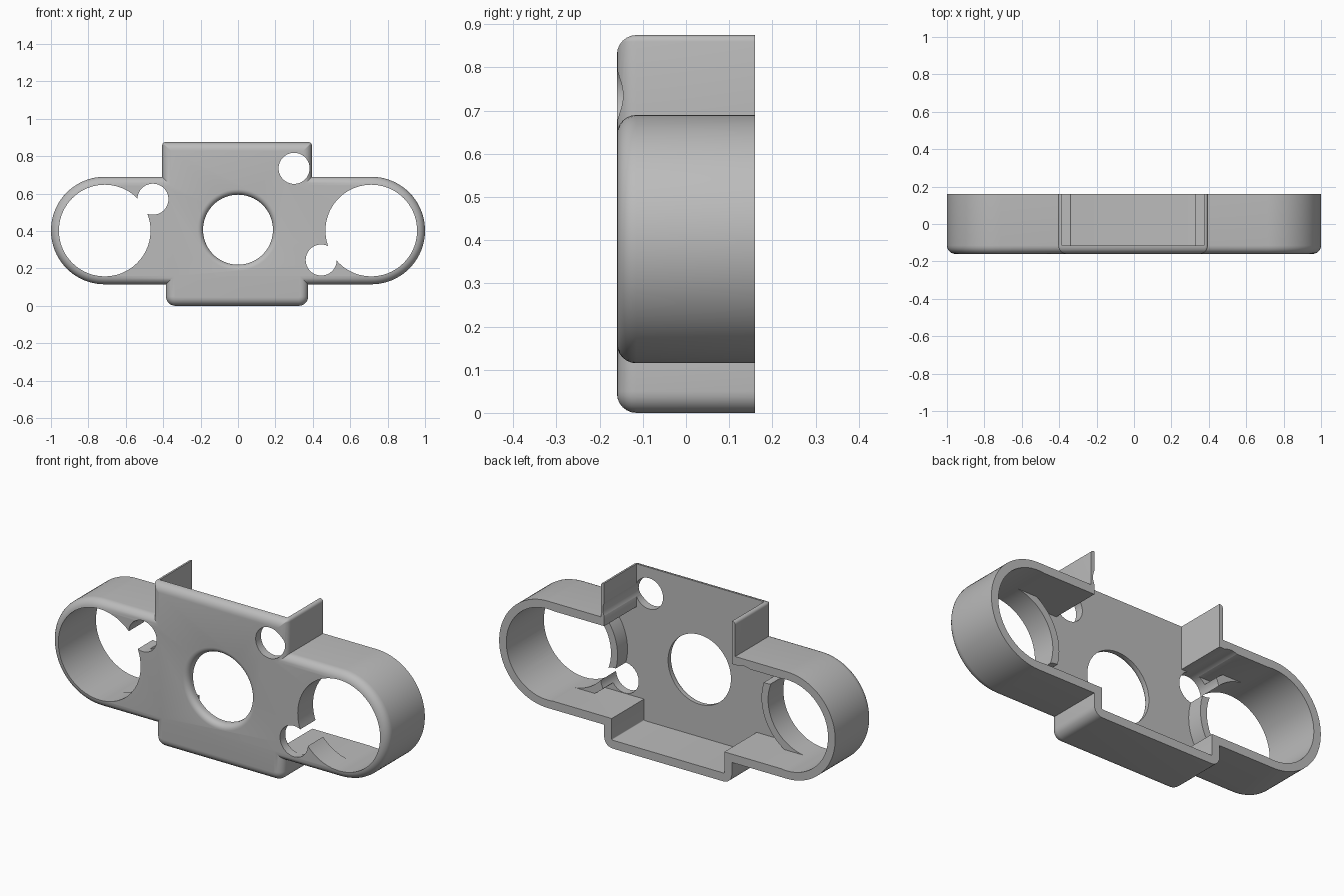
import bpy, bmesh
from math import sin, cos, pi, radians

if "Cube" in bpy.data.objects:
    bpy.data.objects.remove(bpy.data.objects["Cube"])

FRONT, BACK = -0.16, 0.16
WALL = 0.045
MID_Z, END_X, END_R = 0.4025, 0.7125, 0.2875

grey = bpy.data.materials.new("plain_grey")
grey.use_nodes = True
grey.diffuse_color = (0.5, 0.5, 0.5, 1)
grey.node_tree.nodes["Principled BSDF"].inputs["Base Color"].default_value = (0.5, 0.5, 0.5, 1)


def arc(cx, cz, r, start, end, n):
    angles = [radians(start + (end - start) * i / n) for i in range(n + 1)]
    return [(cx + r * cos(a), cz + r * sin(a)) for a in angles]


def circle(cx, cz, r, n=72):
    return arc(cx, cz, r, 0, 360, n)[:-1]


def outline(d, side=None, top=None):
    """Housing silhouette inset by d; the upper block may have its own inset."""
    side = d if side is None else side
    top = 0.875 - d if top is None else top
    xl, xr = -0.405 + side, 0.395 - side
    bl, br = -0.385 + d, 0.375 - d
    shoulder, hip = MID_Z + END_R - d, MID_Z - END_R + d
    rt, rb = max(0.015 - d, 0.002), max(0.05 - d, 0.002)
    pts = arc(br - rb, d + rb, rb, -90, 0, 6) + [(br, hip)]
    pts += arc(END_X, MID_Z, END_R - d, -90, 90, 40) + [(xr, shoulder)]
    pts += arc(xr - rt, top - rt, rt, 0, 90, 4)
    pts += arc(xl + rt, top - rt, rt, 90, 180, 4) + [(xl, shoulder)]
    pts += arc(-END_X, MID_Z, END_R - d, 90, 270, 40) + [(bl, hip)]
    return pts + arc(bl + rb, d + rb, rb, 180, 270, 6)


def loft(name, rings):
    """Closed solid through (points, y) rings."""
    bm = bmesh.new()
    loops = [[bm.verts.new((x, y, z)) for x, z in pts] for pts, y in rings]
    for a, b in zip(loops, loops[1:]):
        for i in range(len(a)):
            j = (i + 1) % len(a)
            bm.faces.new((a[i], a[j], b[j], b[i]))
    bm.faces.new(loops[0])
    bm.faces.new(loops[-1])
    bmesh.ops.recalc_face_normals(bm, faces=bm.faces)
    mesh = bpy.data.meshes.new(name)
    bm.to_mesh(mesh)
    bm.free()
    mesh.materials.append(grey)
    ob = bpy.data.objects.new(name, mesh)
    bpy.context.scene.collection.objects.link(ob)
    return ob


def combine(target, tool, operation):
    mod = target.modifiers.new(operation, "BOOLEAN")
    mod.operation, mod.object, mod.solver = operation, tool, "EXACT"
    bpy.context.view_layer.objects.active = target
    bpy.ops.object.modifier_apply(modifier=mod.name)
    bpy.data.objects.remove(tool)


# Housing with a rounded front rim
steps = [pi / 2 * i / 6 for i in range(7)]
rim = [(outline(WALL * (1 - sin(a))), FRONT + WALL * (1 - cos(a))) for a in steps]
housing = loft("housing", rim + [(outline(0), BACK)])

# Hollow, open at the back and above the upper block
hollow = outline(WALL, side=0.02, top=1.0)
combine(housing, loft("hollow_cutter", [(hollow, FRONT + WALL), (hollow, 0.3)]), "DIFFERENCE")

# Collars behind the large end openings
for s in (-1, 1):
    disc = circle(s * END_X, MID_Z, 0.284)
    combine(housing, loft("collar", [(disc, FRONT + WALL - 0.006), (disc, -0.03)]), "UNION")

# Large end openings and small screw holes
for x, z, r in [(-END_X, MID_Z, 0.245), (END_X, MID_Z, 0.245),
                (-0.455, 0.57, 0.083), (0.445, 0.245, 0.083), (0.3, 0.735, 0.083)]:
    ring = circle(x, z, r)
    combine(housing, loft("hole_cutter", [(ring, -0.3), (ring, 0.3)]), "DIFFERENCE")

# Centre opening with a rounded front lip
lip = 0.03
flare = [(circle(0, 0.407, 0.187 + lip * (1 - sin(a))), FRONT + lip * (1 - cos(a))) for a in steps]
combine(housing, loft("centre_cutter", [(flare[0][0], -0.3)] + flare + [(flare[-1][0], 0.3)]),
        "DIFFERENCE")

bpy.ops.object.select_all(action="DESELECT")
housing.select_set(True)
bpy.context.view_layer.objects.active = housing
bpy.ops.object.shade_smooth_by_angle(angle=radians(30))
